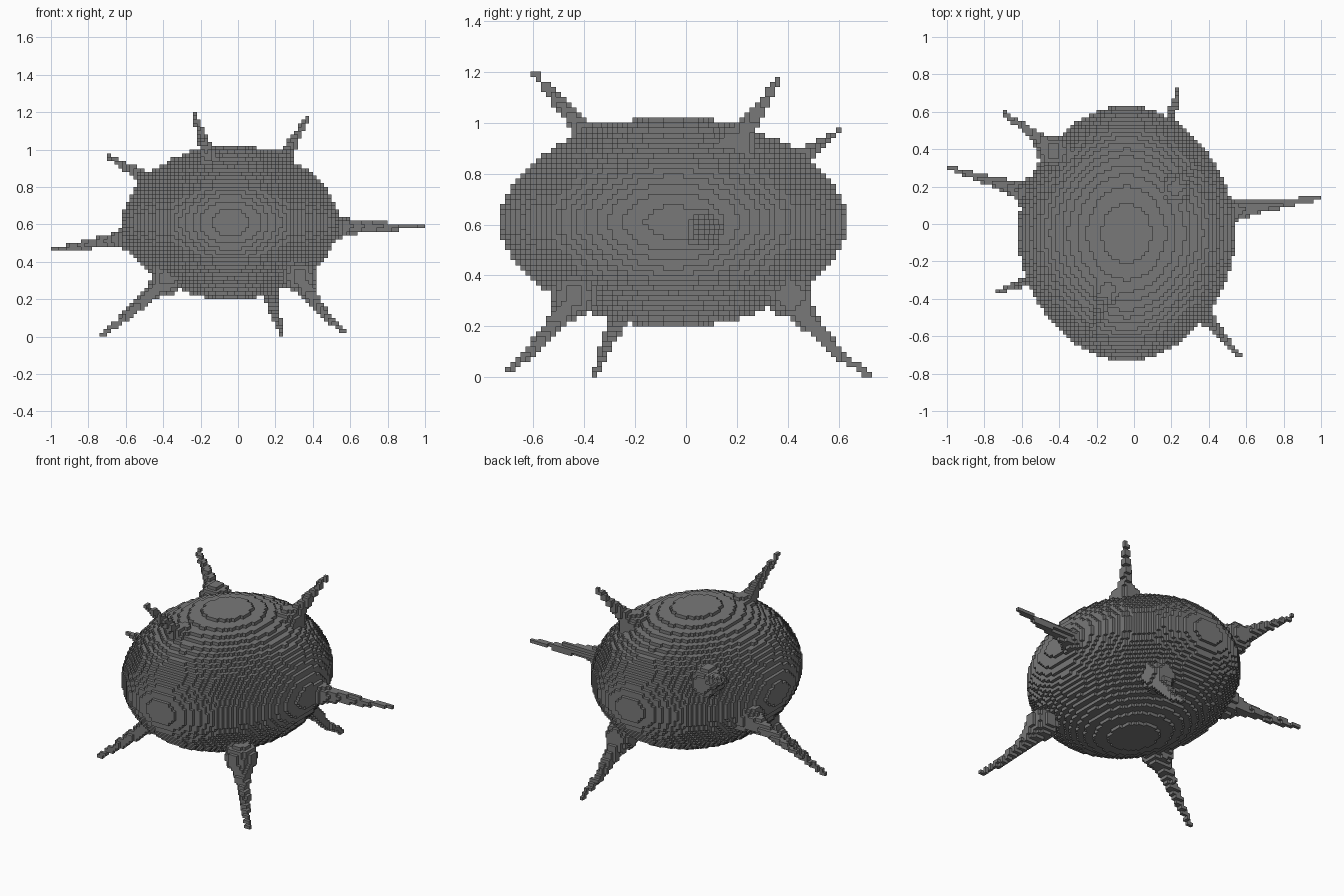
import bpy
from math import floor
from mathutils import Vector

if "Cube" in bpy.data.objects:
    bpy.data.objects.remove(bpy.data.objects["Cube"])

CELL = 0.02
ORIGIN = Vector((0, -CELL / 2, 0))     # cells along y are centred on zero
CENTRE = Vector((-0.04, -0.05, 0.61))
RADII = Vector((0.58, 0.685, 0.415))
POWER = 1.88                           # slightly pointed ellipsoid

# Spike name: root just inside the body, tip, sag at mid length
SPIKES = {
    "upper_front_spike": ((-0.14, -0.35, 0.91), (-0.235, -0.6, 1.195), 0),
    "upper_back_spike": ((0.22, 0.19, 0.91), (0.375, 0.37, 1.175), 0),
    "right_back_spike": ((-0.43, 0.39, 0.81), (-0.695, 0.595, 0.965), 0),
    "left_side_spike": ((0.48, 0.06, 0.585), (0.99, 0.14, 0.59), 0),
    "right_side_spike": ((-0.55, 0.16, 0.53), (-0.99, 0.3, 0.465), 0),
    "lower_right_spike": ((-0.38, -0.24, 0.31), (-0.725, -0.36, 0.01), 0.01),
    "lower_back_spike": ((0.16, 0.41, 0.32), (0.235, 0.72, 0.01), 0.035),
    "lower_left_spike": ((0.33, -0.44, 0.32), (0.56, -0.7, 0.03), 0.03),
}


def cell_of(point):
    return tuple(floor(c / CELL) for c in point - ORIGIN)


def middle(cell):
    return ORIGIN + (Vector(cell) + Vector((0.5, 0.5, 0.5))) * CELL


def box_cells(centre, reach):
    low, high = cell_of(centre - reach), cell_of(centre + reach)
    for i in range(low[0], high[0] + 1):
        for j in range(low[1], high[1] + 1):
            for k in range(low[2], high[2] + 1):
                yield i, j, k


def body_cells():
    cells = set()
    for cell in box_cells(CENTRE, RADII):
        d = middle(cell) - CENTRE
        if sum(abs(a / r) ** POWER for a, r in zip(d, RADII)) <= 1:
            cells.add(cell)
    return cells


def spike_cells(root, tip, sag, steps=60):
    root, tip = Vector(root), Vector(tip)
    cells = set()
    for s in range(steps + 1):
        t = s / steps
        point = root.lerp(tip, t)
        point.z -= 4 * sag * t * (1 - t)
        # slim taper with a short flare where it leaves the body
        radius = 0.011 + 0.033 * (1 - t) + 0.045 * (1 - t) ** 8
        cells.add(cell_of(point))
        cells.update(c for c in box_cells(point, Vector((radius,) * 3))
                     if (middle(c) - point).length <= radius)
    return {c for c in cells if c[2] >= 0}


def build(name, cells, solid, material):
    """Mesh of the cell sides that do not touch another filled cell."""
    index, faces = {}, []
    for cell in cells:
        for axis in range(3):
            u, v = (axis + 1) % 3, (axis + 2) % 3
            for side in (0, 1):
                beside = list(cell)
                beside[axis] += 2 * side - 1
                if tuple(beside) in solid:
                    continue
                face = []
                for du, dv in ((0, 0), (1, 0), (1, 1), (0, 1)):
                    corner = list(cell)
                    corner[axis] += side
                    corner[u] += du
                    corner[v] += dv
                    face.append(index.setdefault(tuple(corner), len(index)))
                faces.append(face if side else face[::-1])
    mesh = bpy.data.meshes.new(name)
    mesh.from_pydata([ORIGIN + Vector(c) * CELL for c in index], [], faces)
    mesh.materials.append(material)
    bpy.context.collection.objects.link(bpy.data.objects.new(name, mesh))


# Single dark grey material
grey = bpy.data.materials.new("dark_grey")
grey.use_nodes = True
colour = (0.19, 0.19, 0.19, 1)
grey.diffuse_color = colour
grey.node_tree.nodes["Principled BSDF"].inputs["Base Color"].default_value = colour

# Body first, then the spikes that stand out of it
parts = {"body": body_cells()}
solid = set(parts["body"])
for name, (root, tip, sag) in SPIKES.items():
    parts[name] = spike_cells(root, tip, sag) - solid
    solid |= parts[name]
for name, cells in parts.items():
    build(name, cells, solid, grey)
